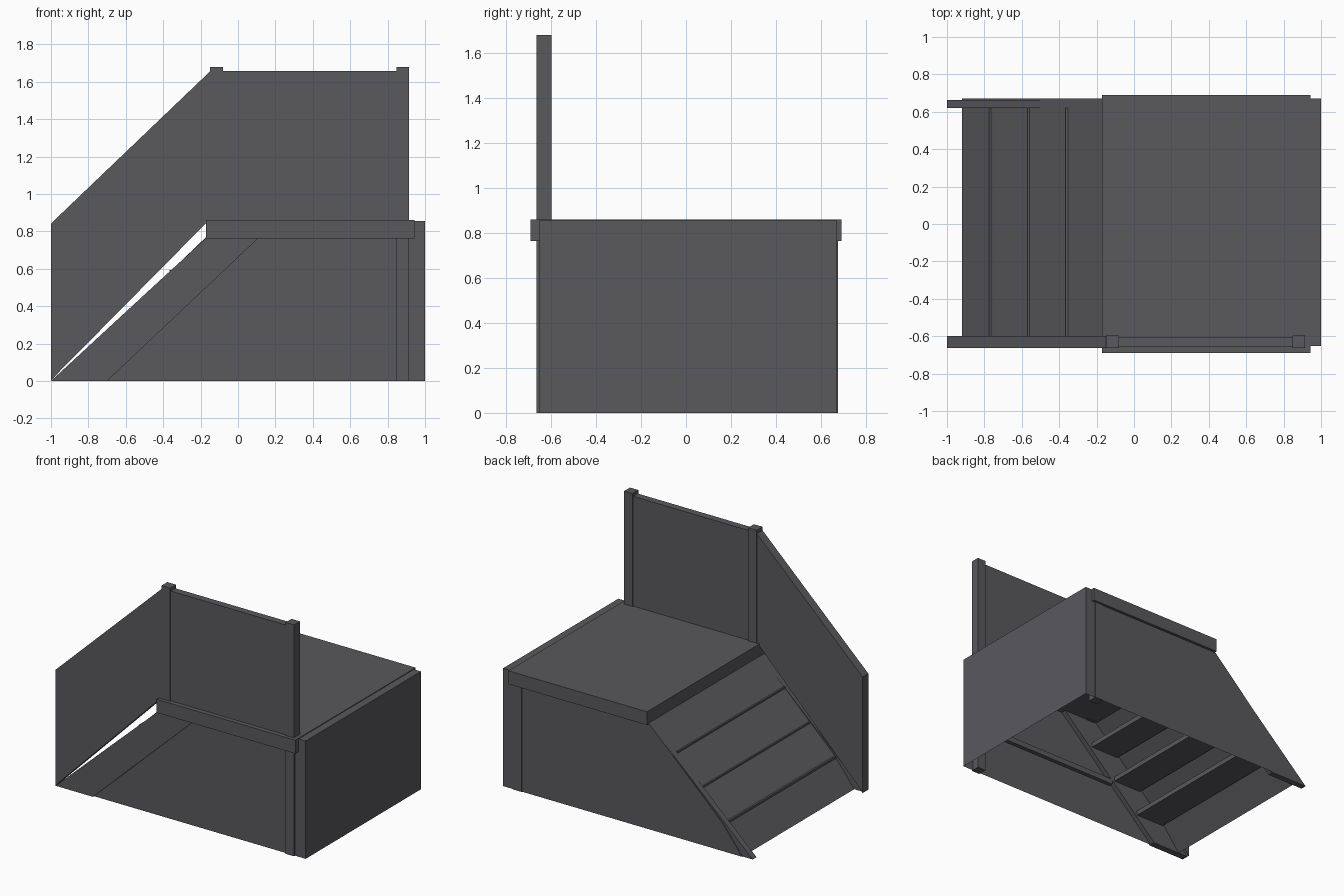
import bpy, bmesh

if "Cube" in bpy.data.objects:
    bpy.data.objects.remove(bpy.data.objects["Cube"])

mat = bpy.data.materials.new("dark_grey")
mat.diffuse_color = (0.1, 0.098, 0.108, 1)
mat.use_nodes = True
mat.node_tree.nodes["Principled BSDF"].inputs["Base Color"].default_value = mat.diffuse_color


def finish(name, bm):
    bmesh.ops.recalc_face_normals(bm, faces=bm.faces)
    me = bpy.data.meshes.new(name)
    bm.to_mesh(me)
    bm.free()
    me.materials.append(mat)
    ob = bpy.data.objects.new(name, me)
    bpy.context.collection.objects.link(ob)
    return ob


def extrude_xz(name, profile, y0, y1, open_bottom=False):
    """Extrude an x/z profile from y0 to y1."""
    bm = bmesh.new()
    a = [bm.verts.new((x, y0, z)) for x, z in profile]
    b = [bm.verts.new((x, y1, z)) for x, z in profile]
    bm.faces.new(a)
    bm.faces.new(b[::-1])
    n = len(profile)
    for i in range(n):
        j = (i + 1) % n
        bm.faces.new((a[i], b[i], b[j], a[j]))
    bmesh.ops.recalc_face_normals(bm, faces=bm.faces)
    if open_bottom:
        low = [f for f in bm.faces if all(v.co.z < 1e-4 for v in f.verts)]
        bmesh.ops.delete(bm, geom=low, context='FACES_ONLY')
    return finish(name, bm)


def box(name, x0, x1, y0, y1, z0, z1):
    return extrude_xz(name, [(x0, z0), (x1, z0), (x1, z1), (x0, z1)], y0, y1)


# Enclosing shell with the sloping stair cover, open underneath
extrude_xz("stair_shell",
           [(-0.92, 0), (-0.78, 0.18), (-0.755, 0.21), (-0.17, 0.77),
            (-0.16, 0.85), (1.0, 0.855), (1.0, 0)],
           -0.652, 0.67, open_bottom=True)

# Landing slab
box("landing", -0.17, 0.943, -0.69, 0.69, 0.763, 0.86)

# Stringers on both sides of the stair
stringer = [(-1, 0), (-0.7, 0), (0.11, 0.765), (-0.17, 0.765), (-0.5, 0.462)]
extrude_xz("front_stringer", stringer, -0.664, -0.615)
extrude_xz("back_stringer", stringer, 0.62, 0.664)

# Treads seen from below
for i in range(3):
    x, z = -0.78 + 0.205 * i, 0.165 + 0.197 * i
    box(f"tread_{i + 1}", x + 0.005, x + 0.235, -0.62, 0.62, z, z + 0.035)

# Posts
box("front_rail_post", 0.848, 0.915, -0.664, -0.597, 0, 1.68)
box("stair_rail_post", -0.15, -0.08, -0.664, -0.597, 0.76, 1.68)
box("back_post", 0.848, 0.915, 0.605, 0.675, 0, 0.765)

# Railing panels: sloped along the stair, level along the landing
extrude_xz("stair_rail_panel",
           [(-1, 0), (-0.97, 0.035), (-0.17, 0.845), (-0.115, 0.86),
            (-0.115, 1.655), (-0.15, 1.655), (-1, 0.842)],
           -0.663, -0.598)
extrude_xz("landing_rail_panel",
           [(-0.12, 0.855), (0.87, 0.855), (0.87, 1.657), (-0.12, 1.657)],
           -0.657, -0.605)

# Brace behind the front wall
box("front_brace", -0.32, 0.86, -0.645, -0.615, 0.33, 0.37)
